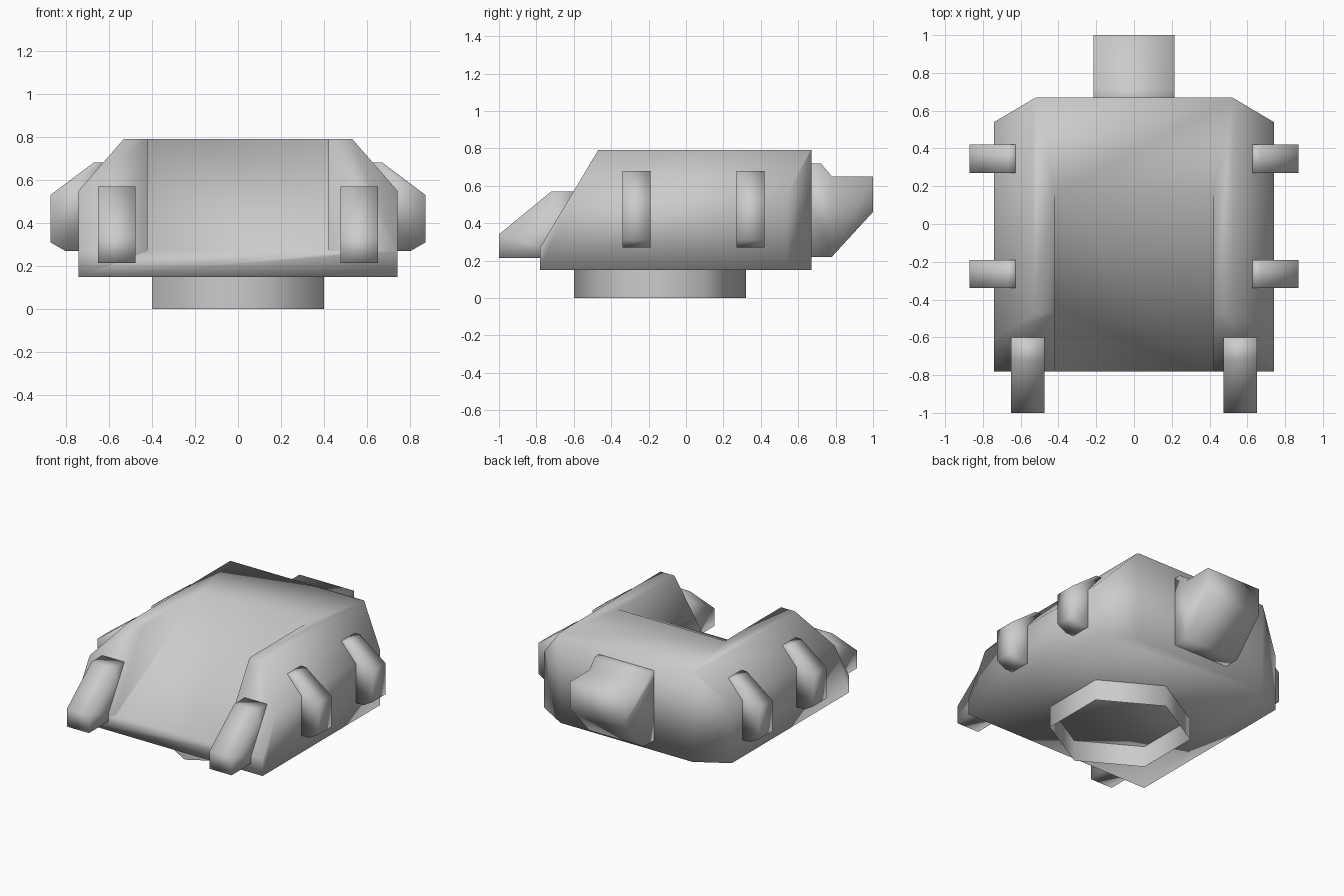
import bpy, bmesh
from mathutils import Vector

cube = bpy.data.objects.get("Cube")
if cube:
    bpy.data.objects.remove(cube, do_unlink=True)

grey = bpy.data.materials.new("plain grey")
grey.use_nodes = True
colour = (0.6, 0.6, 0.6, 1)
grey.diffuse_color = colour
grey.node_tree.nodes["Principled BSDF"].inputs["Base Color"].default_value = colour


def finish(name, bm):
    """Turn a bmesh into a smooth grey object."""
    bmesh.ops.recalc_face_normals(bm, faces=bm.faces)
    for f in bm.faces:
        f.smooth = True
    mesh = bpy.data.meshes.new(name)
    bm.to_mesh(mesh)
    bm.free()
    mesh.materials.append(grey)
    obj = bpy.data.objects.new(name, mesh)
    bpy.context.collection.objects.link(obj)
    return obj


def prism(profile, axis, start, end):
    """Extrude a profile along x (points are y, z) or along y (points are x, z)."""
    bm = bmesh.new()
    def place(a, b):
        return (start, a, b) if axis == "x" else (a, start, b)
    face = bm.faces.new([bm.verts.new(place(a, b)) for a, b in profile])
    moved = bmesh.ops.extrude_face_region(bm, geom=[face])["geom"]
    step = Vector((1, 0, 0)) if axis == "x" else Vector((0, 1, 0))
    bmesh.ops.translate(bm, vec=step * (end - start),
                        verts=[v for v in moved if isinstance(v, bmesh.types.BMVert)])
    bmesh.ops.recalc_face_normals(bm, faces=bm.faces)
    return bm


def slice_off(bm, point, normal):
    """Cut away everything in front of a plane and close the cut."""
    cut = bmesh.ops.bisect_plane(bm, geom=bm.verts[:] + bm.edges[:] + bm.faces[:],
                                 plane_co=point, plane_no=normal, clear_outer=True)
    edges = [e for e in cut["geom_cut"] if isinstance(e, bmesh.types.BMEdge)]
    bmesh.ops.holes_fill(bm, edges=edges)


# Body: sloped front, bevelled shoulders and rear corners
bm = prism([(-0.78, 0.15), (0.67, 0.15), (0.67, 0.79), (-0.47, 0.79), (-0.78, 0.27)],
           "x", -0.74, 0.74)
for side in (-1, 1):
    slice_off(bm, (side * 0.74, 0, 0.55), (side * 0.24, 0, 0.21))
    slice_off(bm, (side * 0.74, 0.54, 0), (side * 0.13, 0.22, 0))
body = finish("body", bm)

# Ramped channel in the front of the body
cutter = finish("channel_cutter", prism([(-1.0, 0.148), (0.4, 0.923), (-1.0, 1.2)],
                                        "x", -0.42, 0.42))
cutter.hide_render = True
channel = body.modifiers.new("channel", "BOOLEAN")
channel.operation = "DIFFERENCE"
channel.solver = "EXACT"
channel.object = cutter
bpy.context.view_layer.objects.active = body
bpy.ops.object.modifier_apply(modifier="channel")
bpy.data.objects.remove(cutter, do_unlink=True)
for f in body.data.polygons:
    f.use_smooth = True

# Open hexagonal collar under the body, corners to front and back
bm = bmesh.new()
bmesh.ops.create_circle(bm, cap_ends=False, segments=6, radius=0.46)
if max(v.co.x for v in bm.verts) > 0.45:
    for v in bm.verts:
        v.co.x, v.co.y = -v.co.y, v.co.x
rim = bmesh.ops.extrude_edge_only(bm, edges=bm.edges[:])["geom"]
bmesh.ops.translate(bm, vec=(0, 0, 0.15),
                    verts=[v for v in rim if isinstance(v, bmesh.types.BMVert)])
bmesh.ops.translate(bm, vec=(0, -0.14, 0), verts=bm.verts)
finish("base_collar", bm)

# Rear housing
finish("rear_housing", prism([(0.6, 0.22), (0.78, 0.22), (1.0, 0.46), (1.0, 0.65),
                              (0.78, 0.65), (0.72, 0.72), (0.6, 0.72)], "x", -0.215, 0.215))

# Front and side lugs, mirrored
front_lug = [(-1.0, 0.215), (-0.6, 0.215), (-0.6, 0.57), (-0.72, 0.57), (-1.0, 0.34)]
side_lug = [(0.62, 0.27), (0.80, 0.27), (0.87, 0.31), (0.87, 0.53), (0.67, 0.68), (0.62, 0.68)]
for side, label in ((1, "left"), (-1, "right")):
    finish(label + "_front_lug", prism(front_lug, "x", side * 0.475, side * 0.65))
    outline = [(side * x, z) for x, z in side_lug]
    for place, y in (("fore", -0.34), ("aft", 0.27)):
        finish(f"{label}_{place}_side_lug", prism(outline, "y", y, y + 0.15))
